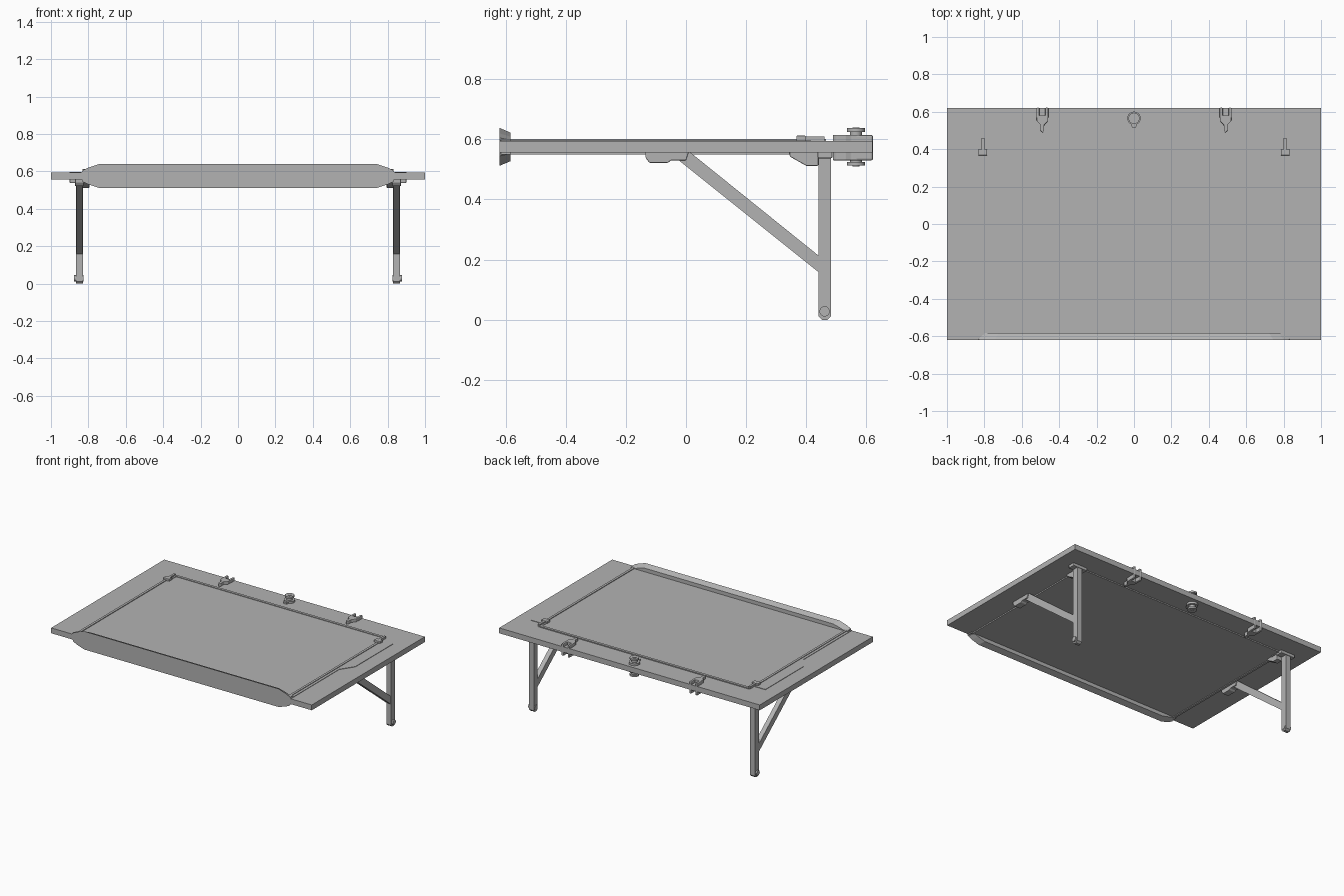
import bpy, bmesh, math
from mathutils import Vector

cube = bpy.data.objects.get("Cube")
if cube:
    bpy.data.objects.remove(cube, do_unlink=True)

grey = bpy.data.materials.new("plain grey")
grey.use_nodes = True
grey.diffuse_color = (0.45, 0.45, 0.45, 1)
grey.node_tree.nodes["Principled BSDF"].inputs["Base Color"].default_value = (0.45, 0.45, 0.45, 1)


def finish(name, bm, bevel=0, smooth=False):
    bmesh.ops.recalc_face_normals(bm, faces=bm.faces)
    mesh = bpy.data.meshes.new(name)
    bm.to_mesh(mesh)
    bm.free()
    obj = bpy.data.objects.new(name, mesh)
    bpy.context.collection.objects.link(obj)
    mesh.materials.append(grey)
    if bevel:
        mod = obj.modifiers.new("Soft edges", "BEVEL")
        mod.width = bevel
        mod.segments = 2
    if smooth:
        bpy.ops.object.select_all(action="DESELECT")
        obj.select_set(True)
        bpy.context.view_layer.objects.active = obj
        bpy.ops.object.shade_smooth_by_angle()
    return obj


def prism(name, outline, axis, start, end, bevel=0):
    """Extrude an outline along x, y or z; outline uses the other two axes in order."""
    def place(a, b):
        p = [a, b]
        p.insert("xyz".index(axis), start)
        return p
    bm = bmesh.new()
    face = bm.faces.new([bm.verts.new(place(a, b)) for a, b in outline])
    new = bmesh.ops.extrude_face_region(bm, geom=[face])["geom"]
    step = Vector((0, 0, 0))
    step["xyz".index(axis)] = end - start
    bmesh.ops.translate(bm, vec=step, verts=[v for v in new if isinstance(v, bmesh.types.BMVert)])
    return finish(name, bm, bevel)


def box(name, x, y, z, bevel=0):
    return prism(name, [(x[0], y[0]), (x[1], y[0]), (x[1], y[1]), (x[0], y[1])], "z", *z, bevel)


def cylinder(name, centre, radius, depth, axis="z", sides=24):
    bm = bmesh.new()
    bmesh.ops.create_cone(bm, cap_ends=True, segments=sides, radius1=radius, radius2=radius, depth=depth)
    obj = finish(name, bm, smooth=True)
    obj.location = centre
    if axis == "x":
        obj.rotation_euler.y = math.pi / 2
    return obj


def span(side, a, b):
    return tuple(sorted((side * a, side * b)))


# Table top and the slightly proud middle panel
box("table_top", (-1, 1), (-0.62, 0.62), (0.557, 0.594))
box("middle_panel", (-0.805, 0.805), (-0.6, 0.45), (0.553, 0.597))

# Upright lip across the front, with tapered ends and a sloping inner side
half = [(0.745, 0.638), (0.80, 0.62), (0.832, 0.605), (0.838, 0.575),
        (0.832, 0.545), (0.80, 0.53), (0.745, 0.512)]
lip = prism("front_lip", half + [(-x, z) for x, z in reversed(half)], "y", -0.62, -0.583)
for v in lip.data.vertices:
    if v.co.y > -0.6:
        v.co.z = 0.575 + (v.co.z - 0.575) * 0.75
        v.co.x *= 0.97

# Rear rim of the panel
box("rear_rim", (-0.805, 0.805), (0.448, 0.466), (0.549, 0.601))

for side, word in ((1, "left"), (-1, "right")):
    # Side rim, corner catches and inlaid strip
    box(word + "_side_rim", span(side, 0.806, 0.822), (-0.6, 0.39), (0.549, 0.601))
    box(word + "_rim_return", span(side, 0.789, 0.805), (0.385, 0.466), (0.549, 0.601))
    box(word + "_rear_catch", span(side, 0.785, 0.832), (0.367, 0.398), (0.59, 0.612), 0.003)
    box(word + "_catch_stem", span(side, 0.80, 0.815), (0.39, 0.46), (0.59, 0.61))
    box(word + "_front_corner_block", span(side, 0.80, 0.832), (-0.615, -0.583), (0.55, 0.602))
    strip = [(0.815, 0.415), (0.9, 0.415), (0.9, 0), (0.84, -0.09), (0.84, -0.618), (0.815, -0.618)]
    prism(word + "_inlaid_strip", [(side * x, y) for x, y in strip], "z", 0.59, 0.597)

    # Leg, diagonal brace and foot pin
    prism(word + "_leg", [(0.44, 0.012), (0.452, 0), (0.471, 0), (0.483, 0.012),
                          (0.483, 0.56), (0.44, 0.56)], "x", side * 0.83, side * 0.867)
    prism(word + "_brace", [(0.445, 0.155), (0.445, 0.21), (0.01, 0.56), (-0.03, 0.535)],
          "x", side * 0.832, side * 0.864)
    cylinder(word + "_foot_pin", (side * 0.852, 0.461, 0.028), 0.017, 0.05, "x")

    # Brackets below the top
    prism(word + "_brace_bracket", [(-0.135, 0.56), (-0.135, 0.54), (-0.122, 0.522),
                                    (-0.06, 0.522), (-0.05, 0.53), (0, 0.53), (0.01, 0.56)],
          "x", side * 0.825, side * 0.871, 0.003)
    prism(word + "_leg_bracket", [(0.345, 0.56), (0.345, 0.543), (0.4, 0.512),
                                  (0.44, 0.512), (0.44, 0.56)], "x", side * 0.795, side * 0.835, 0.003)
    box(word + "_pivot_plate", span(side, 0.79, 0.9), (0.437, 0.487), (0.537, 0.56), 0.005)

    # Forked clip over the rear edge
    x = side * 0.49
    for sign in (-1, 1):
        box(word + "_clip_prong", span(1, x + sign * 0.015, x + sign * 0.032) if sign > 0
            else (x - 0.032, x - 0.015), (0.565, 0.622), (0.53, 0.615), 0.006)
    for name, z in (("upper", (0.592, 0.615)), ("lower", (0.53, 0.559))):
        outline = [(-0.03, 0.58), (-0.03, 0.55), (-0.01, 0.53), (-0.01, 0.5), (0, 0.487),
                   (0.01, 0.5), (0.01, 0.53), (0.03, 0.55), (0.03, 0.58)]
        prism(word + "_clip_" + name + "_tab", [(x + a, b) for a, b in outline], "z", *z, 0.003)

# Clamping knob, the same above and below the rear edge
cylinder("knob_bolt", (0, 0.565, 0.575), 0.012, 0.13)
for sign, word in ((1, "upper"), (-1, "lower")):
    cylinder(word + "_knob_washer", (0, 0.565, 0.575 + sign * 0.025), 0.036, 0.016)
    cylinder(word + "_knob_collar", (0, 0.565, 0.575 + sign * 0.04), 0.02, 0.03)
    cylinder(word + "_knob_cap", (0, 0.565, 0.575 + sign * 0.056), 0.03, 0.012)
    tail = [(-0.018, 0.54), (-0.01, 0.515), (0.01, 0.515), (0.018, 0.54)]
    prism(word + "_knob_tail", tail, "z", 0.575 + sign * 0.018, 0.575 + sign * 0.032)
